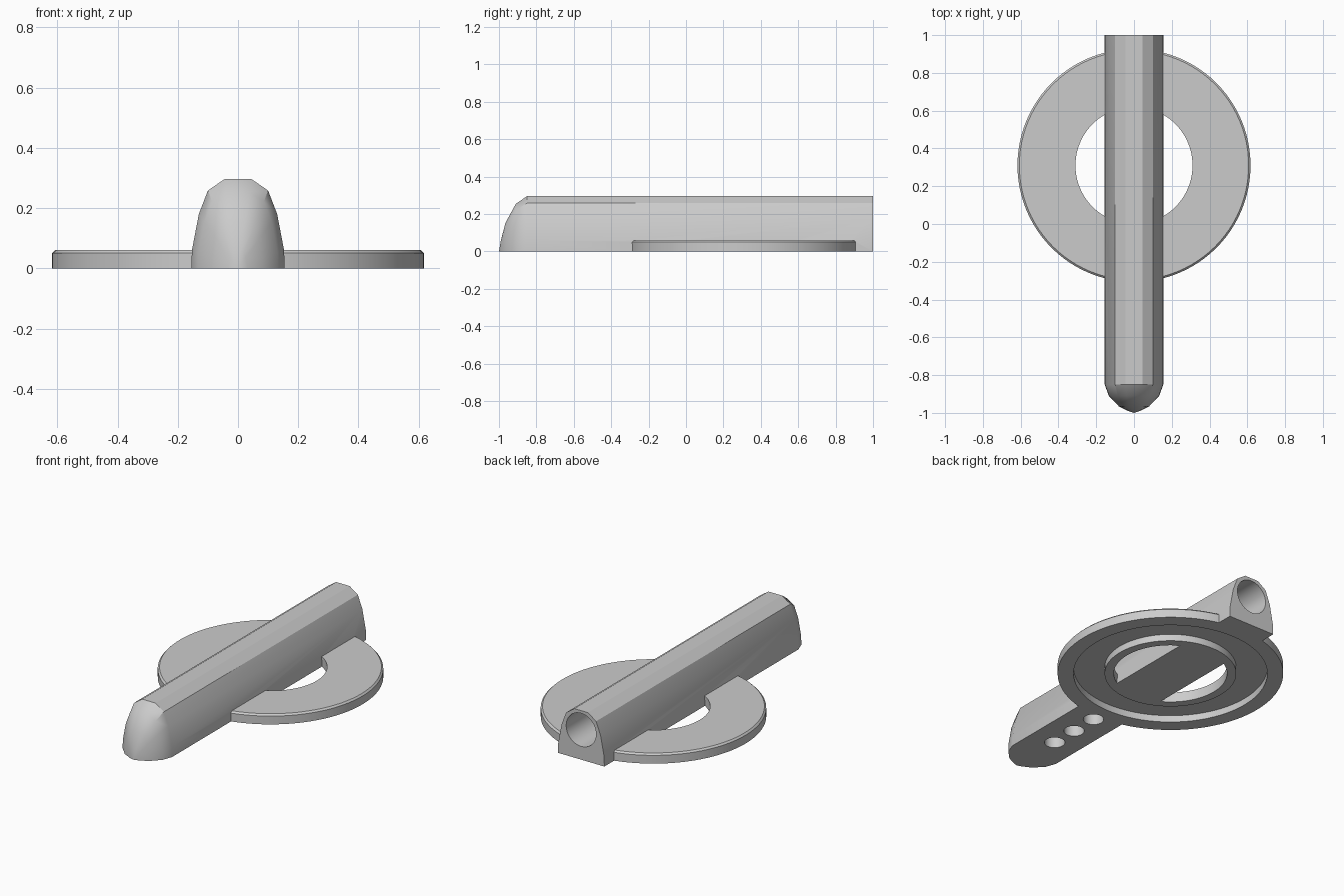
import bpy, bmesh, math
from mathutils import Matrix

if "Cube" in bpy.data.objects:
    bpy.data.objects.remove(bpy.data.objects["Cube"], do_unlink=True)

grey = bpy.data.materials.new("plain grey")
grey.use_nodes = True
COLOUR = (0.6, 0.6, 0.6, 1)
grey.diffuse_color = COLOUR
grey.node_tree.nodes["Principled BSDF"].inputs["Base Color"].default_value = COLOUR

RING_Y = 0.31


def make_object(name, bm):
    bmesh.ops.recalc_face_normals(bm, faces=bm.faces)
    mesh = bpy.data.meshes.new(name)
    bm.to_mesh(mesh)
    bm.free()
    mesh.materials.append(grey)
    obj = bpy.data.objects.new(name, mesh)
    bpy.context.collection.objects.link(obj)
    return obj


def bridge(bm, a, b):
    for i in range(len(a)):
        j = (i + 1) % len(a)
        bm.faces.new((a[i], a[j], b[j], b[i]))


def washer(name, profile, steps=96):
    """Closed (radius, z) profile turned about the ring axis."""
    bm = bmesh.new()
    loops = []
    for k in range(steps):
        a = 2 * math.pi * k / steps
        loops.append([bm.verts.new((r * math.cos(a), RING_Y + r * math.sin(a), z))
                      for r, z in profile])
    for k in range(steps):
        bridge(bm, loops[k], loops[(k + 1) % steps])
    return make_object(name, bm)


def cylinder(name, radius, depth, matrix):
    bm = bmesh.new()
    bmesh.ops.create_cone(bm, cap_ends=True, segments=40, radius1=radius,
                          radius2=radius, depth=depth, matrix=matrix)
    return make_object(name, bm)


def combine(target, tool, operation):
    mod = target.modifiers.new(operation, "BOOLEAN")
    mod.operation = operation
    mod.solver = "EXACT"
    mod.object = tool
    bpy.context.view_layer.objects.active = target
    bpy.ops.object.modifier_apply(modifier=mod.name)
    bpy.data.objects.remove(tool, do_unlink=True)


# Arched bar whose section shrinks to a point at the nose
half = [(0.155, 0), (0.153, 0.06), (0.13, 0.18), (0.1, 0.258), (0.045, 0.296)]
section = half + [(-x, z) for x, z in reversed(half)]
bm = bmesh.new()
rings = [[bm.verts.new((x * s, y, z * s)) for x, z in section]
         for y, s in [(1, 1), (-0.85, 1), (-0.91, 0.86), (-0.965, 0.52), (-0.99, 0.2)]]
bm.faces.new(rings[0])
for a, b in zip(rings, rings[1:]):
    bridge(bm, a, b)
tip = bm.verts.new((0, -1, 0))
for i, v in enumerate(rings[-1]):
    bm.faces.new((v, rings[-1][(i + 1) % len(section)], tip))
body = make_object("bar_with_ring", bm)

# Flat ring with a bevelled upper rim
combine(body, washer("ring", [(0.31, 0), (0.617, 0), (0.617, 0.05),
                              (0.607, 0.06), (0.31, 0.06)]), "UNION")

# Groove under the ring
combine(body, washer("groove", [(0.36, -0.05), (0.53, -0.05),
                                (0.53, 0.04), (0.36, 0.04)]), "DIFFERENCE")

# Long bore from the back end
combine(body, cylinder("bore", 0.1, 1.8, Matrix.Translation((0, 0.15, 0.18))
                       @ Matrix.Rotation(math.pi / 2, 4, "X")), "DIFFERENCE")

# Three holes under the front
for k in range(3):
    combine(body, cylinder("hole", 0.056, 0.3,
                           Matrix.Translation((0, -0.675 + 0.165 * k, 0))), "DIFFERENCE")

# Smooth round walls, crisp edges
bpy.ops.object.select_all(action="DESELECT")
body.select_set(True)
bpy.context.view_layer.objects.active = body
bpy.ops.object.shade_smooth_by_angle(angle=math.radians(30))
